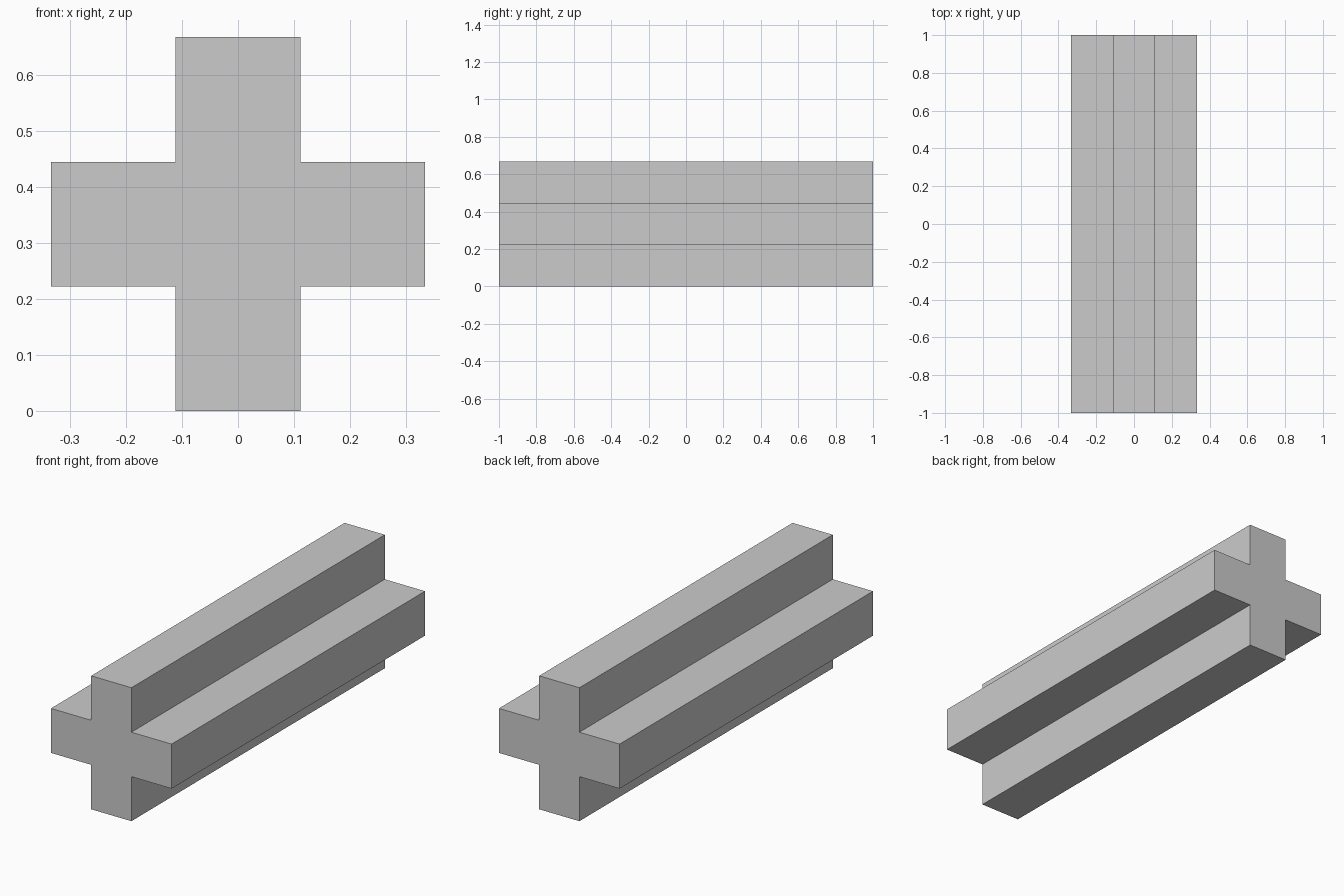
import bpy
import bmesh

if "Cube" in bpy.data.objects:
    bpy.data.objects.remove(bpy.data.objects["Cube"])

A = 1 / 9        # half the arm width
B = 1 / 3        # half the full span
HALF_LENGTH = 1.0

# Cross-shaped profile (x, z), counter-clockwise seen from the front
profile = [(-A, -B), (A, -B), (A, -A), (B, -A), (B, A), (A, A),
           (A, B), (-A, B), (-A, A), (-B, A), (-B, -A), (-A, -A)]

bm = bmesh.new()
front = bm.faces.new([bm.verts.new((x, -HALF_LENGTH, z + B)) for x, z in profile])

# Extrude the profile along y into a closed bar
result = bmesh.ops.extrude_face_region(bm, geom=[front], use_keep_orig=True)
moved = [v for v in result["geom"] if isinstance(v, bmesh.types.BMVert)]
bmesh.ops.translate(bm, verts=moved, vec=(0, 2 * HALF_LENGTH, 0))
bmesh.ops.recalc_face_normals(bm, faces=bm.faces)

mesh = bpy.data.meshes.new("cross_bar")
bm.to_mesh(mesh)
bm.free()
bpy.context.collection.objects.link(bpy.data.objects.new("cross_bar", mesh))
